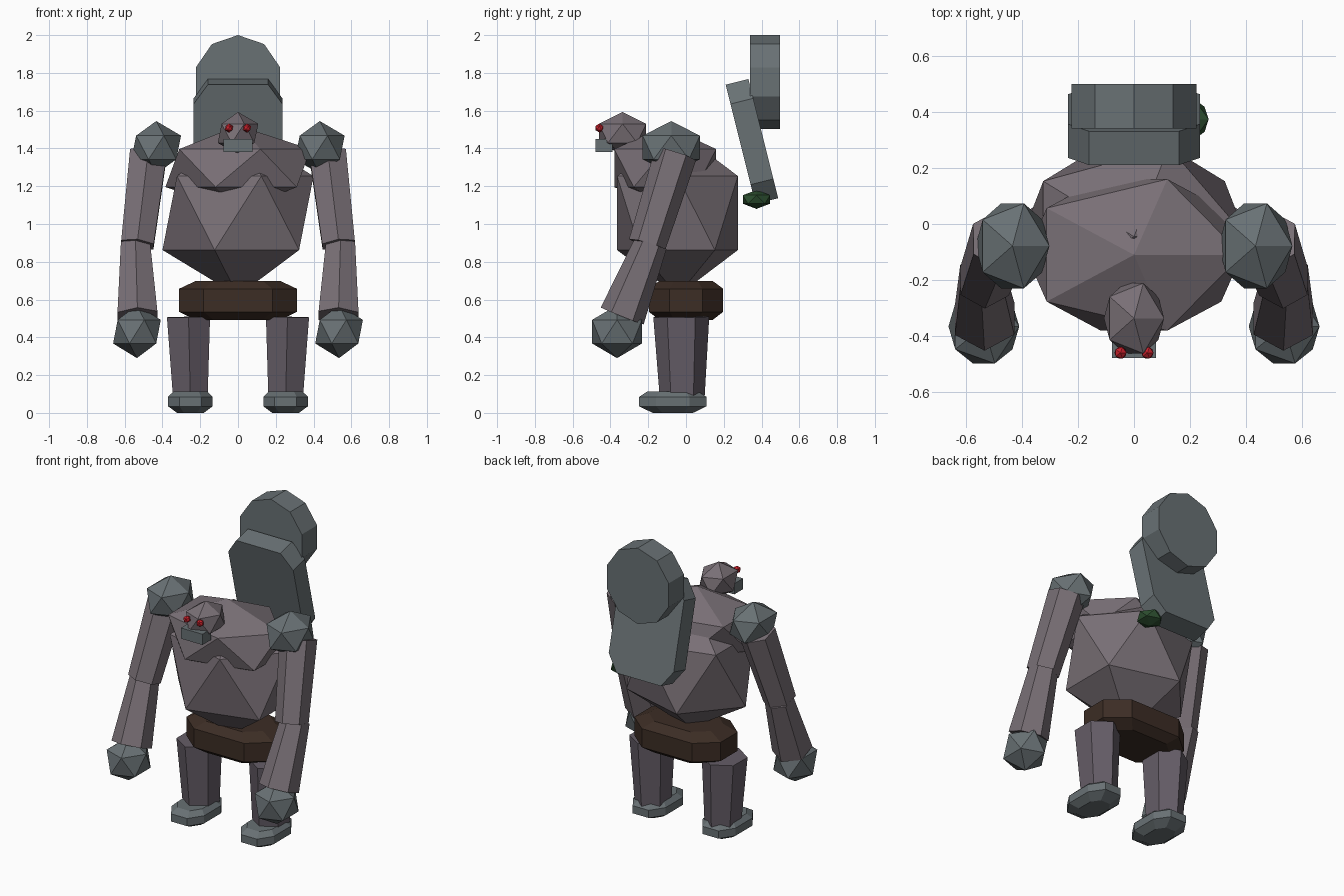
import bpy
import bmesh
from math import sin, cos, pi
from mathutils import Vector, Matrix

if "Cube" in bpy.data.objects:
    bpy.data.objects.remove(bpy.data.objects["Cube"])


def material(name, rgb):
    m = bpy.data.materials.new(name)
    m.diffuse_color = (*rgb, 1)
    m.use_nodes = True
    m.node_tree.nodes["Principled BSDF"].inputs["Base Color"].default_value = m.diffuse_color
    return m


SKIN = material("skin", (0.19, 0.16, 0.18))
LEG = material("leg_cloth", (0.13, 0.11, 0.135))
STONE = material("stone", (0.14, 0.165, 0.175))
LEATHER = material("leather", (0.045, 0.026, 0.018))
RED = material("red_glow", (0.6, 0.015, 0.025))
MOSS = material("moss", (0.025, 0.075, 0.028))


def finish(name, bm, mat, matrix=Matrix()):
    bm.transform(matrix)
    bmesh.ops.recalc_face_normals(bm, faces=bm.faces)
    me = bpy.data.meshes.new(name)
    bm.to_mesh(me)
    bm.free()
    me.materials.append(mat)
    ob = bpy.data.objects.new(name, me)
    bpy.context.collection.objects.link(ob)
    return ob


def boulder(name, centre, radii, mat):
    """Twenty-sided lump."""
    bm = bmesh.new()
    bmesh.ops.create_icosphere(bm, subdivisions=1, radius=1)
    finish(name, bm, mat, Matrix.Translation(centre) @ Matrix.Diagonal((*radii, 1)))


def limb(name, top, bottom, r_top, r_bottom, mat, x_scale=1):
    """Six-sided tapered limb between two points."""
    top, bottom = Vector(top), Vector(bottom)
    axis = top - bottom
    bm = bmesh.new()
    bmesh.ops.create_cone(bm, cap_ends=True, segments=6, radius1=r_bottom,
                          radius2=r_top, depth=axis.length)
    rot = Vector((0, 0, 1)).rotation_difference(axis).to_matrix().to_4x4()
    finish(name, bm, mat, Matrix.Translation((top + bottom) / 2) @ rot
           @ Matrix.Diagonal((x_scale, 1, 1, 1)))


def cut_rect(a, b, ca, cb):
    """Rectangle outline with cut corners."""
    return [(a, -b + cb), (a, b - cb), (a - ca, b), (-a + ca, b),
            (-a, b - cb), (-a, -b + cb), (-a + ca, -b), (a - ca, -b)]


def stack(name, outline, levels, mat, matrix=Matrix()):
    """Outline lofted along z through (height, scale) levels."""
    bm = bmesh.new()
    rings = [[bm.verts.new((x * s, y * s, z)) for x, y in outline] for z, s in levels]
    n = len(outline)
    for lo, hi in zip(rings, rings[1:]):
        for i in range(n):
            bm.faces.new((lo[i], lo[(i + 1) % n], hi[(i + 1) % n], hi[i]))
    bm.faces.new(rings[0][::-1])
    bm.faces.new(rings[-1])
    finish(name, bm, mat, matrix)


# torso and head
boulder("belly", (0, -0.045, 1.058), (0.447, 0.376, 0.438), SKIN)
boulder("chest", (0, -0.11, 1.296), (0.43, 0.317, 0.225), SKIN)
boulder("head", (0, -0.336, 1.48), (0.12, 0.147, 0.113), SKIN)
stack("jaw", [(0.078, -0.045), (0.078, 0.045), (-0.078, 0.045), (-0.078, -0.045)],
      [(1.38, 1), (1.45, 1)], STONE, Matrix.Translation((0, -0.433, 0)))

# belt
stack("belt", cut_rect(0.312, 0.197, 0.13, 0.11),
      [(0.493, 0.72), (0.535, 1), (0.657, 1), (0.698, 0.72)], LEATHER)

# paired parts
for side, s in (("left", -1), ("right", 1)):
    boulder(side + "_eye", (s * 0.048, -0.459, 1.508), (0.024, 0.024, 0.024), RED)
    boulder(side + "_shoulder", (s * 0.433, -0.078, 1.405), (0.147, 0.178, 0.14), STONE)
    limb(side + "_upper_arm", (s * 0.475, -0.055, 1.37), (s * 0.533, -0.206, 0.89),
         0.113, 0.1, SKIN)
    limb(side + "_forearm", (s * 0.543, -0.185, 0.9), (s * 0.532, -0.338, 0.513),
         0.088, 0.122, SKIN)
    boulder(side + "_fist", (s * 0.535, -0.365, 0.43), (0.141, 0.155, 0.14), STONE)
    limb(side + "_leg", (s * 0.262, -0.025, 0.508), (s * 0.252, -0.02, 0.07),
         0.148, 0.118, LEG, 0.89)
    stack(side + "_foot", cut_rect(0.118, 0.178, 0.06, 0.09),
          [(0, 0.6), (0.035, 1), (0.085, 1), (0.114, 0.75)], STONE,
          Matrix.Translation((s * 0.252, -0.07, 0)))

# upright outlines: z of the stack becomes the front-back direction
UPRIGHT = Matrix.Rotation(pi / 2, 4, "X")

# leaning slab behind the back
stack("back_slab", cut_rect(0.235, 0.325, 0.075, 0.105), [(-0.062, 1), (0.062, 1)], STONE,
      Matrix.Translation((0, 0.349, 1.437)) @ Matrix.Rotation(0.245, 4, "X") @ UPRIGHT)

# ten-sided stone disc above it
disc = [(0.235 * sin(i * pi / 5), 0.248 * cos(i * pi / 5)) for i in range(10)]
stack("stone_disc", disc, [(-0.079, 1), (0.079, 1)], STONE,
      Matrix.Translation((0, 0.419, 1.752)) @ UPRIGHT)

# moss clump on the slab
boulder("moss_clump", (0.19, 0.373, 1.13), (0.085, 0.085, 0.05), MOSS)
